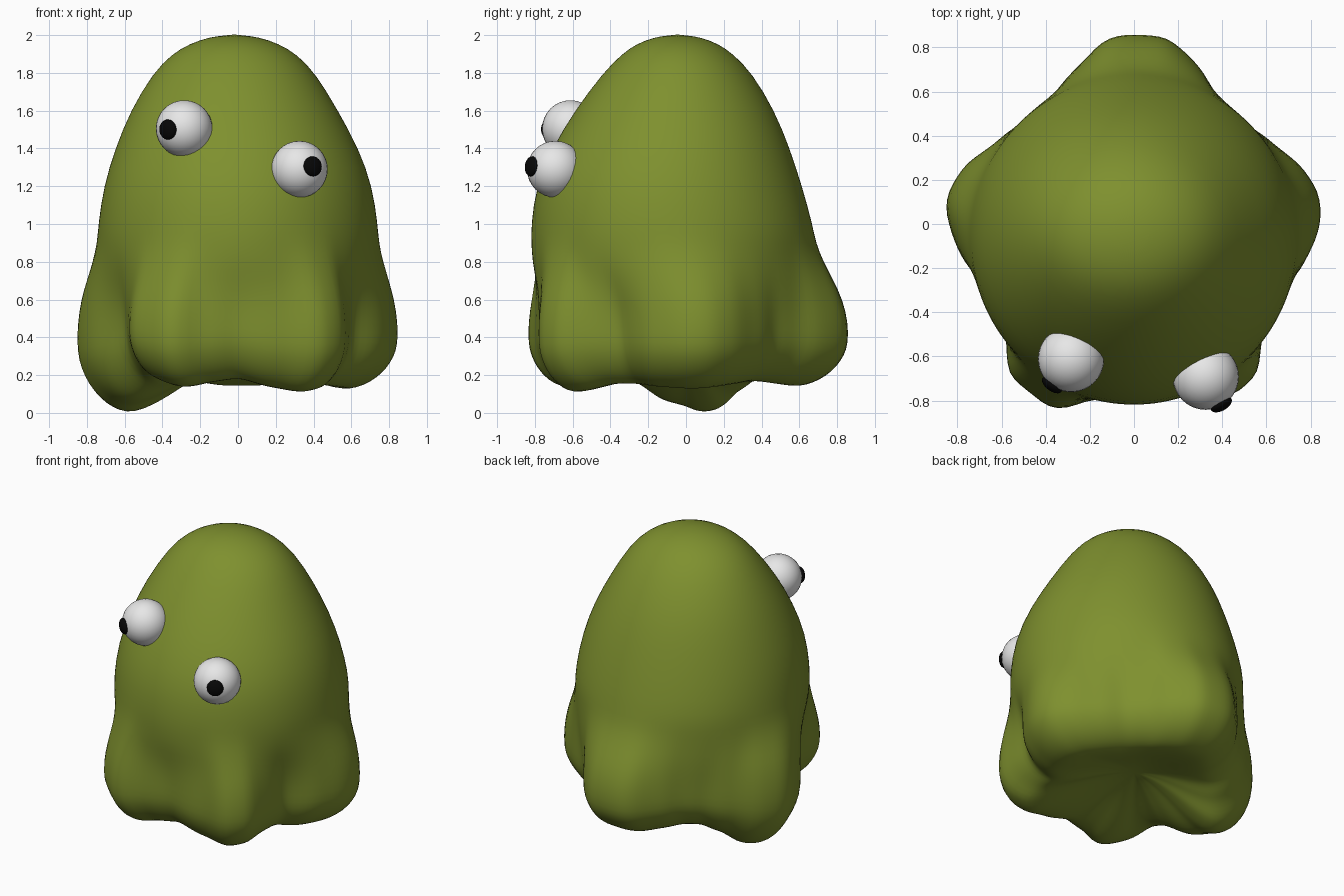
import bpy, bmesh, math
from mathutils import Vector

if "Cube" in bpy.data.objects:
    bpy.data.objects.remove(bpy.data.objects["Cube"])


def material(name, rgb):
    m = bpy.data.materials.new(name)
    m.diffuse_color = (*rgb, 1)
    m.use_nodes = True
    m.node_tree.nodes["Principled BSDF"].inputs["Base Color"].default_value = m.diffuse_color
    return m


GREEN = material("moss green", (0.21, 0.28, 0.028))
WHITE = material("eye white", (0.8, 0.8, 0.8))
BLACK = material("pupil black", (0.002, 0.002, 0.002))

# Dome rings: height, x radius, y centre, y radius
DOME = [(1.99, .13, -.045, .12), (1.955, .235, -.045, .215), (1.9, .33, -.045, .295),
        (1.8, .43, -.045, .395), (1.6, .55, -.06, .53), (1.4, .645, -.08, .63),
        (1.2, .712, -.09, .705), (1.0, .74, -.075, .745), (.9, .74, -.072, .748),
        (.8, .74, -.07, .748), (.7, .74, -.06, .745), (.6, .74, -.05, .74)]

# Skirt with hanging lobes: angle in degrees, radius, height of lower edge
SKIRT = [(-180, .84, .03), (-170, .80, .055), (-150, .675, .15), (-139, .765, .20),
         (-130, .89, .185), (-121, .90, .145), (-113, .925, .13), (-104, .82, .16),
         (-90, .77, .18), (-72, .81, .13), (-60, .90, .105), (-50, .88, .125),
         (-42, .775, .155), (-30, .685, .15), (-15, .785, .135), (0, .845, .125),
         (8, .855, .125), (16, .82, .135), (30, .73, .15), (45, .665, .165), (57, .69, .165),
         (70, .79, .15), (80, .86, .14), (97, .86, .14), (110, .755, .155),
         (123, .685, .17), (135, .675, .16), (150, .73, .10), (163, .825, .01),
         (173, .865, -.005), (180, .84, .03)]


def smooth(t):
    t = max(0.0, min(1.0, t))
    return t * t * (3 - 2 * t)


def skirt_at(deg):
    for a, b in zip(SKIRT, SKIRT[1:]):
        if a[0] <= deg <= b[0]:
            t = (deg - a[0]) / (b[0] - a[0])
            t = .5 * t + .5 * smooth(t)
            return a[1] + (b[1] - a[1]) * t, a[2] + (b[2] - a[2]) * t


def outer_point(deg, z, dome):
    """Blend from the round dome into the lobed skirt."""
    th = math.radians(deg)
    c, s = math.cos(th), math.sin(th)
    r, _ = skirt_at(deg)
    lean = -.02 * smooth((z - 1.3) / .3)
    up = Vector((lean + dome[1] * c, dome[2] + dome[3] * s, z))
    low = Vector((r * c, r * s, z))
    # lobes swell out early, the folds between them sink in lower down
    fold = smooth((up.xy.length - low.xy.length + .06) / .12)
    w = smooth((.98 - .08 * fold - z) / .52)
    return up.lerp(low, w)


def body_column(deg):
    """One vertical strip of points, from the dome down and under the skirt."""
    r, zb = skirt_at(deg)
    pts = [outer_point(deg, d[0], d) for d in DOME]
    height = .22 + .1 * max(0, min(1, 1 - zb / .15))
    taper = .30 - .08 * max(0, -math.sin(math.radians(deg)))
    join = zb + height
    for k in (1, 2):
        pts.append(outer_point(deg, .6 + (join - .6) * k / 2, DOME[-1]))
    edge = pts[-1].copy()
    # rounded, slightly bevelled hem
    for k in range(1, 6):
        t = k / 5
        a = math.pi / 2 * t
        f = 1 - taper * (.75 * (1 - math.cos(a)) + .25 * t)
        drop = height * (.75 * math.sin(a) + .25 * t)
        pts.append(Vector((edge.x * f, edge.y * f, join - drop)))
    # hollow underside
    hem = pts[-1].copy()
    for s in (.87, .68, .47, .22):
        pts.append(Vector((hem.x * s, hem.y * s, .26 + (zb - .26) * smooth(s) ** 1.2)))
    return pts


# Body
N = 72
bm = bmesh.new()
cols = [[bm.verts.new(p) for p in body_column(-180 + 360 * i / N)] for i in range(N)]
top = bm.verts.new((-.02, -.045, 2.004))
under = bm.verts.new((0, 0, .26))
for i in range(N):
    a, b = cols[i], cols[(i + 1) % N]
    bm.faces.new((top, a[0], b[0]))
    bm.faces.new((under, b[-1], a[-1]))
    for j in range(len(a) - 1):
        bm.faces.new((a[j], a[j + 1], b[j + 1], b[j]))
bmesh.ops.recalc_face_normals(bm, faces=bm.faces)
for f in bm.faces:
    f.smooth = True
mesh = bpy.data.meshes.new("body")
bm.to_mesh(mesh)
bm.free()
mesh.materials.append(GREEN)
body = bpy.data.objects.new("body", mesh)
bpy.context.collection.objects.link(body)
sub = body.modifiers.new("soften", 'SUBSURF')
sub.levels = sub.render_levels = 1


def ball(name, loc, scale, mat, direction=None):
    bpy.ops.mesh.primitive_uv_sphere_add(segments=32, ring_count=16, radius=1, location=loc)
    o = bpy.context.object
    o.name = name
    o.scale = scale
    if direction:
        o.rotation_euler = direction.to_track_quat('Z', 'Y').to_euler()
    o.data.materials.append(mat)
    bpy.ops.object.shade_smooth()


# Eyes and pupils, looking apart
for side, centre, look in (("left", (-.285, -.612, 1.505), (-.085, -.115, -.005)),
                           ("right", (.325, -.692, 1.29), (.07, -.125, .015))):
    c, d = Vector(centre), Vector(look).normalized()
    ball(side + "_eye", c, (.15, .15, .15), WHITE)
    ball(side + "_pupil", c + d * .145, (.053, .053, .028), BLACK, d)
